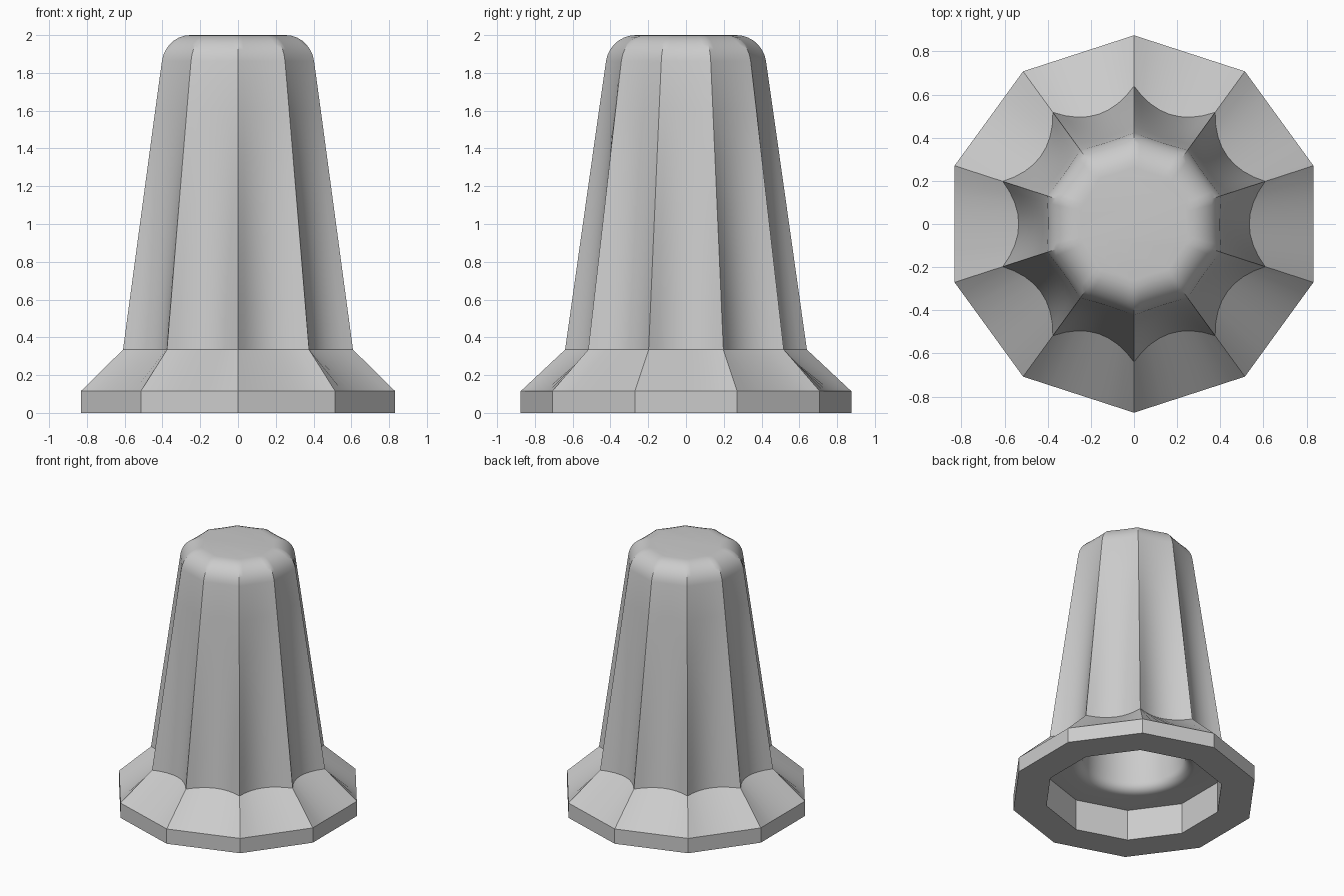
import bpy, bmesh
from math import sin, cos, pi, radians

SIDES, STEPS = 10, 8

if "Cube" in bpy.data.objects:
    bpy.data.objects.remove(bpy.data.objects["Cube"])

grey = bpy.data.materials.new("plain grey")
grey.use_nodes = True
colour = (0.6, 0.6, 0.6, 1)
grey.diffuse_color = colour
grey.node_tree.nodes["Principled BSDF"].inputs["Base Color"].default_value = colour


def section(bm, radius, z, scoop=0.0, is_round=False):
    """Ten-sided ring whose sides are hollowed inward by scoop, or a circle."""
    ring = []
    for i in range(SIDES * STEPS):
        side, t = i // STEPS, (i % STEPS) / STEPS
        half = pi / SIDES
        mid = pi / 2 + (2 * side + 1) * half
        if is_round:
            angle = mid + (2 * t - 1) * half
            x, y = radius * cos(angle), radius * sin(angle)
        else:
            out = radius * cos(half) - scoop * 4 * t * (1 - t)
            along = radius * sin(half) * (2 * t - 1)
            x = out * cos(mid) - along * sin(mid)
            y = out * sin(mid) + along * cos(mid)
        ring.append(bm.verts.new((x, y, z)))
    return ring


bm = bmesh.new()
rings = []

# Rounded cap, from the flat top down to the start of the flutes
for k in range(8):
    a = radians(90 - 82 * k / 7)
    rings.append(section(bm, 0.265 + 0.16 * cos(a), 1.84 + 0.16 * sin(a), 0.004))

# Fluted tapering body, deepening toward the collar
for k in range(1, 7):
    f = k / 6
    rings.append(section(bm, 0.424 + 0.216 * f, 1.862 - 1.527 * f, 0.004 + 0.07 * f))

# Flared collar and straight base rim
rings.append(section(bm, 0.875, 0.115))
rings.append(section(bm, 0.875, 0))

# Ten-sided recess under the base
rings.append(section(bm, 0.635, 0))
rings.append(section(bm, 0.635, 0.24))

# Round bore with a softened lip
for k in range(6):
    a = radians(90 * k / 5)
    rings.append(section(bm, 0.43 - 0.07 * sin(a), 0.31 - 0.07 * cos(a), is_round=True))
rings.append(section(bm, 0.35, 0.57, is_round=True))

# Skin the rings and close both ends
for upper, lower in zip(rings, rings[1:]):
    for i in range(len(upper)):
        j = (i + 1) % len(upper)
        bm.faces.new((upper[i], lower[i], lower[j], upper[j]))
bm.faces.new(rings[0])
bm.faces.new(rings[-1])
bmesh.ops.recalc_face_normals(bm, faces=bm.faces)

mesh = bpy.data.meshes.new("fluted_knob")
bm.to_mesh(mesh)
bm.free()
mesh.materials.append(grey)
knob = bpy.data.objects.new("fluted_knob", mesh)
bpy.context.collection.objects.link(knob)
bpy.ops.object.select_all(action="DESELECT")
knob.select_set(True)
bpy.context.view_layer.objects.active = knob
bpy.ops.object.shade_smooth_by_angle(angle=radians(30))
